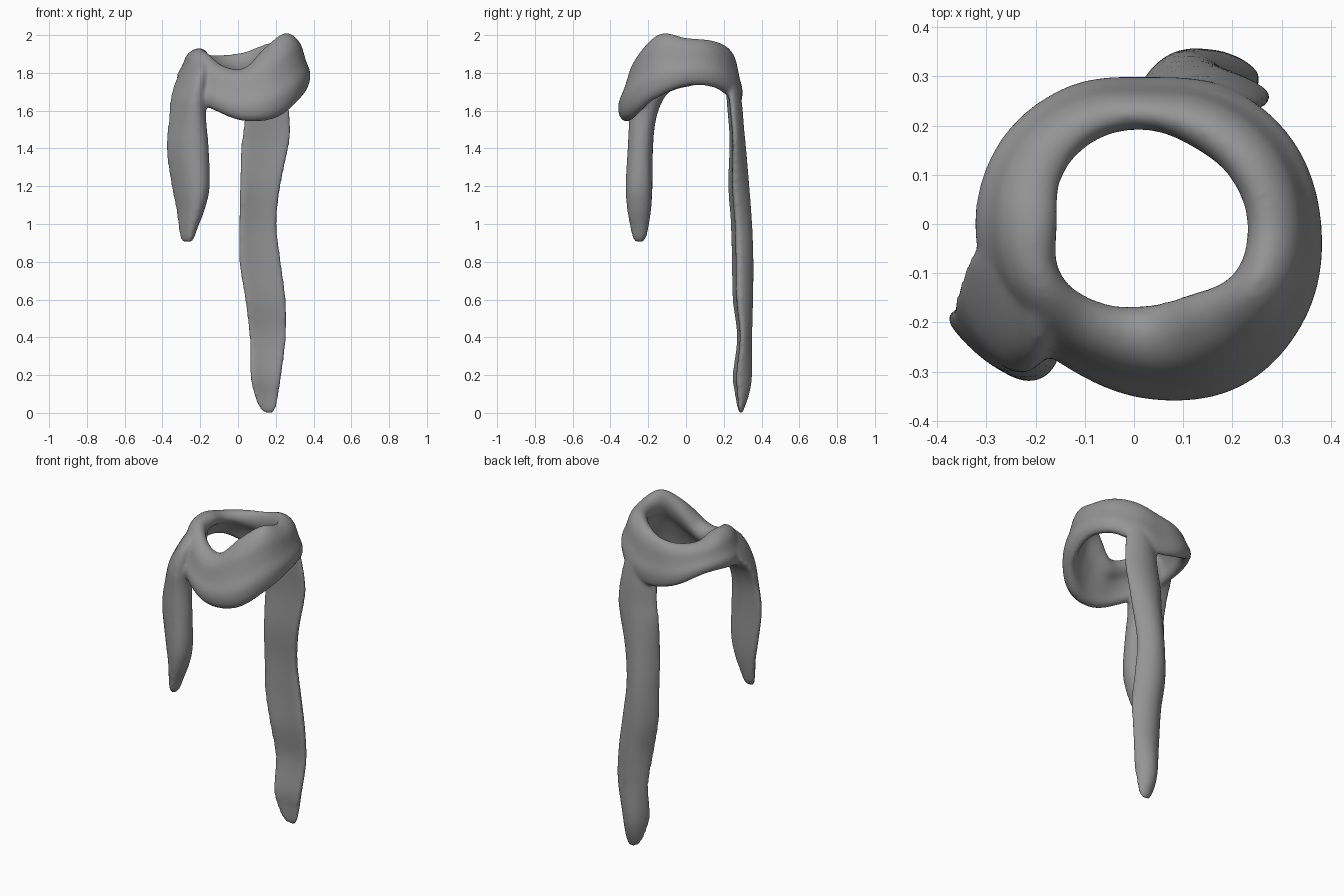
import bpy, bmesh
from math import sin, cos, tau, radians
from mathutils import Vector

cube = bpy.data.objects.get("Cube")
if cube:
    bpy.data.objects.remove(cube)

wool = bpy.data.materials.new("grey_wool")
wool.use_nodes = True
wool.diffuse_color = (0.3, 0.3, 0.3, 1)
wool.node_tree.nodes["Principled BSDF"].inputs["Base Color"].default_value = (0.3, 0.3, 0.3, 1)
wool.node_tree.nodes["Principled BSDF"].inputs["Roughness"].default_value = 0.8


def resample(rows, steps, closed):
    """Catmull-Rom interpolation of rows of numbers."""
    n = len(rows)
    pick = (lambda i: rows[i % n]) if closed else (lambda i: rows[max(0, min(n - 1, i))])
    out = []
    for i in range(n if closed else n - 1):
        a, b, c, d = (Vector(pick(i + k)) for k in (-1, 0, 1, 2))
        for s in range(steps):
            t = s / steps
            out.append(b + (c - a) * t / 2 + (a * 2 - b * 5 + c * 4 - d) * t * t / 2
                       + (b * 3 - a - c * 3 + d) * t ** 3 / 2)
    return out if closed else out + [Vector(rows[-1])]


def skin(bm, rings, closed):
    """Bridge successive rings of points into a closed skin."""
    loops = [[bm.verts.new(p) for p in ring] for ring in rings]
    pairs = list(zip(loops, loops[1:] + loops[:1])) if closed else list(zip(loops, loops[1:]))
    for a, b in pairs:
        for i in range(len(a)):
            j = (i + 1) % len(a)
            bm.faces.new((a[i], a[j], b[j], b[i]))
    if not closed:
        bm.faces.new(loops[0])
        bm.faces.new(loops[-1])


def neck_loop(bm):
    # Inner radius, outer radius, top, bottom, every 30 degrees from the left side
    stations = [(.20, .35, 1.985, 1.73), (.19, .338, 1.975, 1.72), (.18, .32, 1.95, 1.65),
                (.19, .298, 1.91, 1.625), (.20, .323, 1.895, 1.665), (.20, .345, 1.90, 1.735),
                (.185, .352, 1.93, 1.725), (.205, .345, 1.915, 1.67), (.185, .335, 1.84, 1.60),
                (.165, .355, 1.825, 1.545), (.165, .378, 1.93, 1.56), (.2, .37, 2.01, 1.66)]
    # Folded cloth: upper roll leaning inward, lower roll bulging outward
    section = resample([(0, .78), (.08, .93), (.28, 1), (.52, .95), (.7, .82), (.79, .66),
                        (.87, .51), (1, .31), (.97, .1), (.8, 0), (.62, .06), (.5, .26),
                        (.3, .5), (.1, .63)], 3, True)
    rows = resample(stations, 6, True)
    rings = []
    for k, (r0, r1, top, low) in enumerate(rows):
        a = tau * k / len(rows)
        rings.append([(.03 + (r0 + (r1 - r0) * u) * cos(a), (r0 + (r1 - r0) * u) * sin(a),
                       low + (top - low) * v) for u, v in section])
    skin(bm, rings, True)


def tail(bm, stations, tilt, thick, cup, wedge):
    """Hanging end: stations hold height, x range and y range."""
    c, s = cos(radians(tilt)), sin(radians(tilt))
    shape = []
    for k in range(32):
        a = tau * k / 32
        x, y = cos(a), thick * sin(a) * (1 + wedge * cos(a)) + cup * cos(a) ** 2
        shape.append((x * c - y * s, x * s + y * c))
    (ax, bx), (ay, by) = [(min(q), max(q)) for q in zip(*shape)]
    shape = [((x - ax) / (bx - ax), (y - ay) / (by - ay)) for x, y in shape]
    skin(bm, [[(x0 + (x1 - x0) * u, y0 + (y1 - y0) * v, z) for u, v in shape]
              for z, x0, x1, y0, y1 in resample(stations, 6, False)], False)


bm = bmesh.new()
neck_loop(bm)
# Short front end
tail(bm, [(1.87, -.26, -.16, -.18, -.04), (1.82, -.295, -.15, -.24, -.03),
          (1.75, -.333, -.155, -.28, -.05), (1.66, -.358, -.165, -.30, -.12),
          (1.55, -.367, -.168, -.302, -.16),
          (1.4, -.38, -.155, -.309, -.175), (1.2, -.352, -.15, -.32, -.178),
          (1.08, -.328, -.175, -.312, -.185), (.98, -.315, -.213, -.295, -.2),
          (.93, -.307, -.23, -.283, -.212), (.905, -.295, -.245, -.268, -.23)], -12, .4, .1, .5)
# Long back end
tail(bm, [(1.8, .07, .23, .21, .27), (1.65, .04, .265, .215, .295),
          (1.5, .028, .28, .228, .308), (1.4, .015, .267, .23, .318),
          (1.2, .01, .225, .223, .335), (1, .007, .205, .237, .35),
          (.8, .007, .227, .242, .357), (.6, .038, .253, .247, .355),
          (.4, .06, .255, .27, .35), (.2, .066, .23, .247, .35),
          (.1, .085, .215, .258, .335), (.03, .112, .203, .27, .312),
          (0, .14, .187, .28, .3)], 6, .36, -.3, 0)
bmesh.ops.recalc_face_normals(bm, faces=bm.faces)
mesh = bpy.data.meshes.new("scarf")
bm.to_mesh(mesh)
bm.free()
mesh.materials.append(wool)
scarf = bpy.data.objects.new("scarf", mesh)
bpy.context.collection.objects.link(scarf)

# Fuse the loop and both ends into one soft cloth
fuse = scarf.modifiers.new("fuse", "REMESH")
fuse.mode = "VOXEL"
fuse.voxel_size = .01
fuse.use_smooth_shade = True
soften = scarf.modifiers.new("soften", "SMOOTH")
soften.factor = .5
soften.iterations = 8
